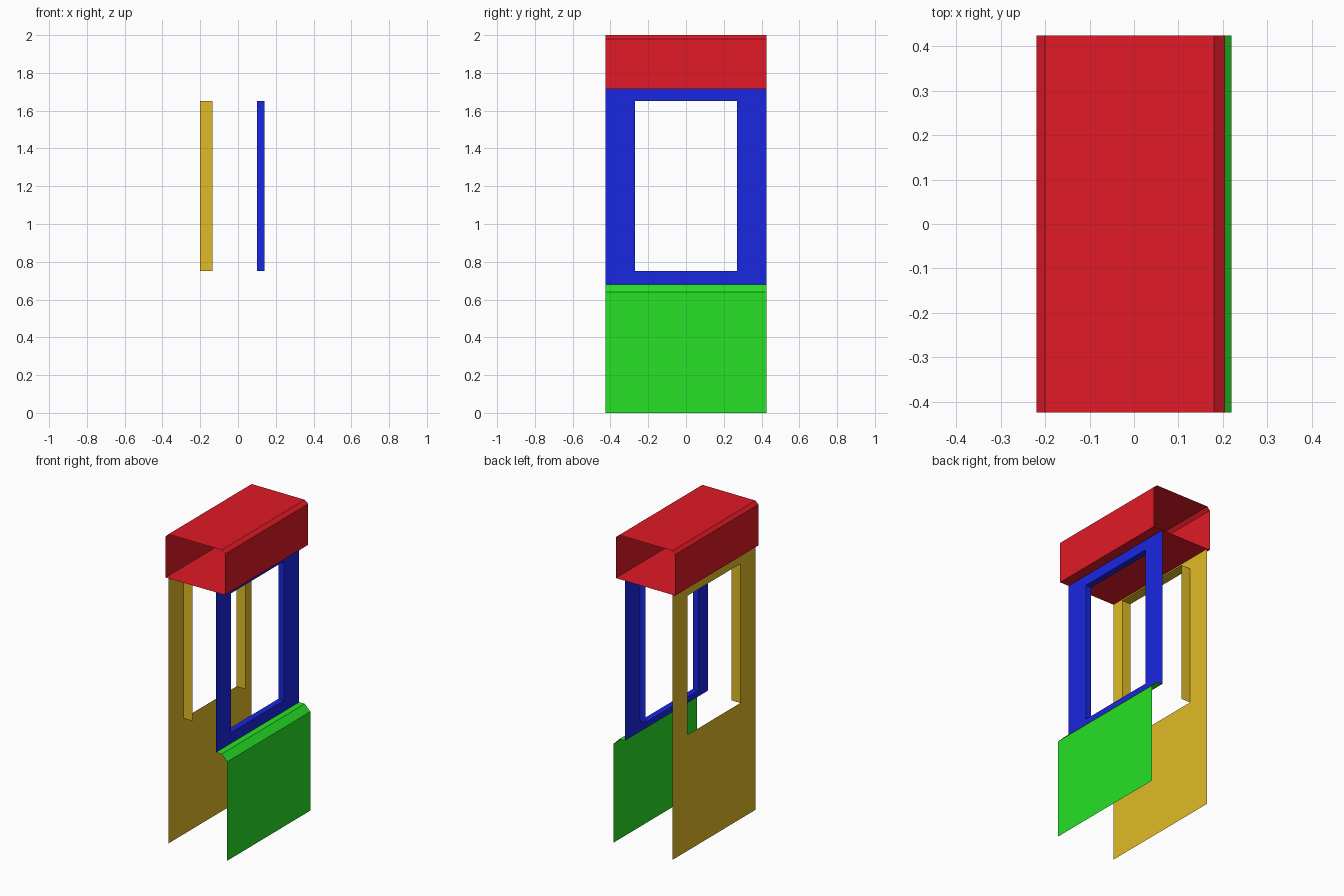
import bpy
import bmesh

if "Cube" in bpy.data.objects:
    bpy.data.objects.remove(bpy.data.objects["Cube"])

HALF_Y = 0.425          # half length of every panel
WIN_Y = 0.27            # half width of the window openings
SILL_Z, HEAD_Z = 0.75, 1.65


def material(name, color):
    m = bpy.data.materials.new(name)
    m.diffuse_color = (*color, 1)
    m.use_nodes = True
    m.node_tree.nodes["Principled BSDF"].inputs["Base Color"].default_value = m.diffuse_color
    return m


def finish(name, bm, mat):
    bmesh.ops.remove_doubles(bm, verts=bm.verts, dist=1e-5)
    me = bpy.data.meshes.new(name)
    bm.to_mesh(me)
    bm.free()
    me.materials.append(mat)
    ob = bpy.data.objects.new(name, me)
    bpy.context.collection.objects.link(ob)
    return ob


def quad(bm, *points):
    bm.faces.new([bm.verts.new(p) for p in points])


def folded_sheet(name, profile, mat, closed=False):
    """Sweep an (x, z) profile along y as a thin sheet with open ends."""
    bm = bmesh.new()
    ends = profile[1:] + (profile[:1] if closed else [])
    for (x0, z0), (x1, z1) in zip(profile, ends):
        quad(bm, (x0, -HALF_Y, z0), (x1, -HALF_Y, z1),
             (x1, HALF_Y, z1), (x0, HALF_Y, z0))
    return finish(name, bm, mat)


def window_panel(name, x, x_in, z0, z1, mat, sill):
    """Upright sheet at x with a window whose reveals run back to x_in."""
    bm = bmesh.new()
    ys = [-HALF_Y, -WIN_Y, WIN_Y, HALF_Y]
    zs = [z0, SILL_Z, HEAD_Z, z1]
    for i in range(3):
        for j in range(3):
            if (i, j) != (1, 1):
                ring = [(x, ys[i], zs[j]), (x, ys[i + 1], zs[j]),
                        (x, ys[i + 1], zs[j + 1]), (x, ys[i], zs[j + 1])]
                quad(bm, *(ring if x > 0 else ring[::-1]))
    # jambs, head and optional sill
    runs = [((-WIN_Y, SILL_Z), (-WIN_Y, HEAD_Z)),
            ((-WIN_Y, HEAD_Z), (WIN_Y, HEAD_Z)),
            ((WIN_Y, HEAD_Z), (WIN_Y, SILL_Z))]
    if sill:
        runs.append(((WIN_Y, SILL_Z), (-WIN_Y, SILL_Z)))
    for (ya, za), (yb, zb) in runs:
        ring = [(x, ya, za), (x, yb, zb), (x_in, yb, zb), (x_in, ya, za)]
        quad(bm, *(ring if x > 0 else ring[::-1]))
    # merge the coplanar strips into clean faces
    bmesh.ops.remove_doubles(bm, verts=bm.verts, dist=1e-5)
    return finish(name, bm, mat)


red = material("red", (0.75, 0.01, 0.02))
blue = material("blue", (0.01, 0.02, 0.75))
green = material("green", (0.02, 0.75, 0.02))
tan = material("tan", (0.75, 0.50, 0.02))

# canopy: closed tube with chamfered top edges
folded_sheet("canopy", [(-0.22, 1.715), (-0.22, 1.98), (-0.20, 2.0),
                        (0.18, 2.0), (0.205, 1.98), (0.205, 1.715)], red, True)

# lower front apron with ledge and chamfer
folded_sheet("front_apron", [(0.14, 0.68), (0.18, 0.68), (0.22, 0.64), (0.22, 0.0)], green)

# window frames
window_panel("front_window", 0.14, 0.10, 0.68, 1.715, blue, True)
window_panel("back_panel", -0.20, -0.135, 0.0, 1.715, tan, False)
